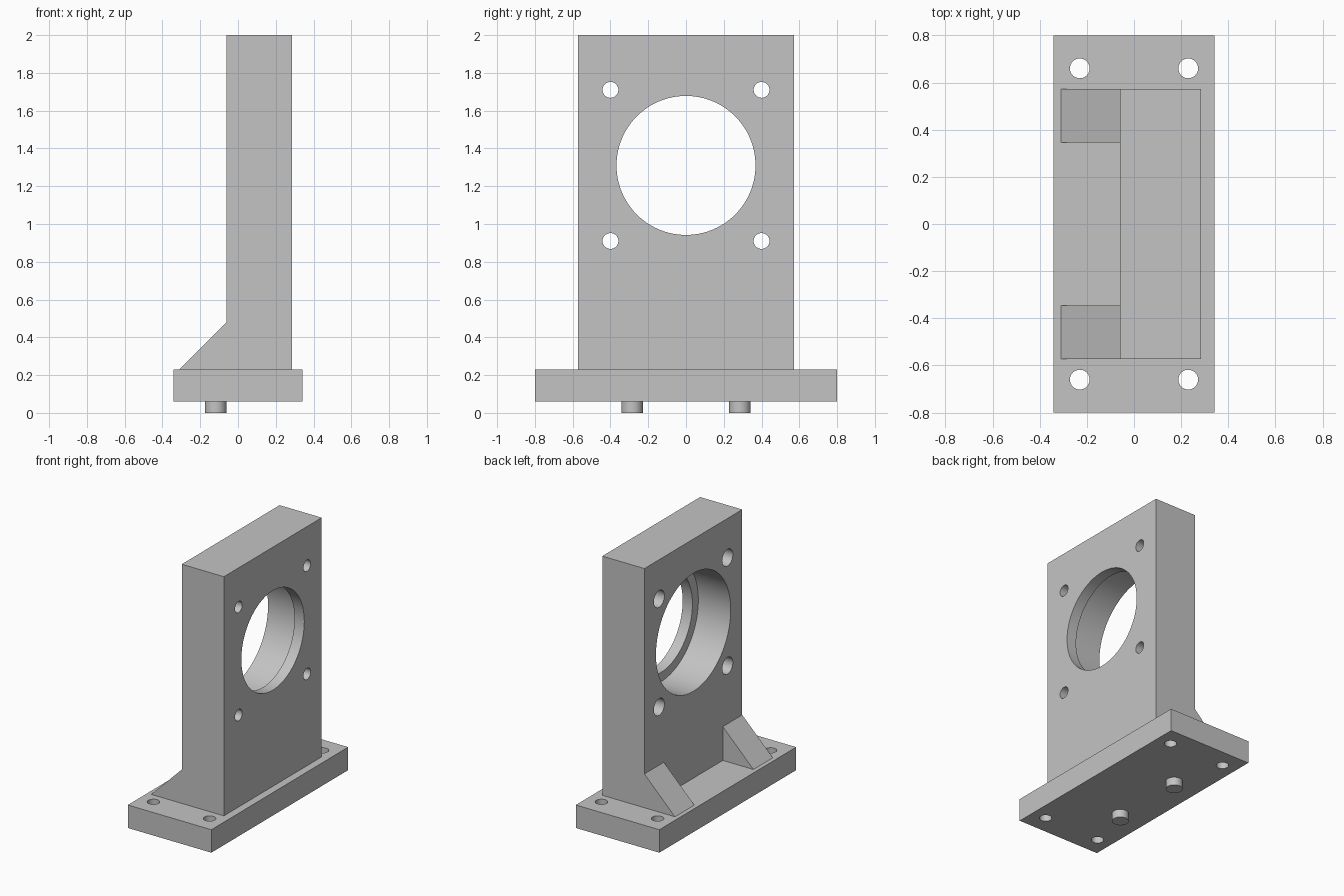
import bpy
import bmesh
import math
from mathutils import Matrix, Vector

default = bpy.data.objects.get("Cube")
if default:
    bpy.data.objects.remove(default, do_unlink=True)

GREY = (0.55, 0.55, 0.55, 1)
metal = bpy.data.materials.new("plain_grey_metal")
metal.use_nodes = True
metal.diffuse_color = GREY
metal.node_tree.nodes["Principled BSDF"].inputs["Base Color"].default_value = GREY

TO_X = Matrix.Rotation(math.radians(90), 4, "Y")   # turns the z axis onto x


def finish(name, bm):
    bmesh.ops.recalc_face_normals(bm, faces=bm.faces)
    mesh = bpy.data.meshes.new(name)
    bm.to_mesh(mesh)
    bm.free()
    mesh.materials.append(metal)
    obj = bpy.data.objects.new(name, mesh)
    bpy.context.collection.objects.link(obj)
    return obj


def extrude_xz(name, profile, y0, y1):
    """Closed x-z outline extruded along y."""
    bm = bmesh.new()
    face = bm.faces.new([bm.verts.new((x, y0, z)) for x, z in profile])
    out = bmesh.ops.extrude_face_region(bm, geom=[face])["geom"]
    moved = [v for v in out if isinstance(v, bmesh.types.BMVert)]
    bmesh.ops.translate(bm, verts=moved, vec=(0, y1 - y0, 0))
    return finish(name, bm)


def box(name, x0, x1, y, z0, z1):
    return extrude_xz(name, [(x0, z0), (x1, z0), (x1, z1), (x0, z1)], -y, y)


def turned(name, steps, centre, turn=Matrix(), sides=64):
    """Capped solid of revolution from (radius, height) steps."""
    bm = bmesh.new()
    rings = []
    for r, h in steps:
        angles = [2 * math.pi * i / sides for i in range(sides)]
        rings.append([bm.verts.new((r * math.cos(a), r * math.sin(a), h)) for a in angles])
    for low, high in zip(rings, rings[1:]):
        for i in range(sides):
            j = (i + 1) % sides
            bm.faces.new((low[i], low[j], high[j], high[i]))
    bm.faces.new(rings[0])
    bm.faces.new(rings[-1])
    bm.transform(Matrix.Translation(Vector(centre)) @ turn)
    return finish(name, bm)


def smooth(obj):
    bpy.ops.object.select_all(action="DESELECT")
    obj.select_set(True)
    bpy.context.view_layer.objects.active = obj
    bpy.ops.object.shade_smooth_by_angle(angle=math.radians(30))


def cut(obj, cutters):
    """Subtract the cutters, apply, and remove them."""
    bpy.context.view_layer.objects.active = obj
    for cutter in cutters:
        mod = obj.modifiers.new("hole", "BOOLEAN")
        mod.operation = "DIFFERENCE"
        mod.solver = "EXACT"
        mod.object = cutter
        bpy.ops.object.modifier_apply(modifier=mod.name)
        bpy.data.objects.remove(cutter, do_unlink=True)
    smooth(obj)


def stepped(wide, narrow, step):
    """Wide at the -x face, narrow at the +x face."""
    return [(wide, -0.2), (wide, step), (narrow, step), (narrow, 0.4)]


BACK, FACE, FLOOR, TOP = -0.06, 0.285, 0.23, 2.0
BORE_Z, BOLT = 1.31, 0.4

# Base plate with four mounting holes
base = box("base_plate", -0.342, 0.342, 0.8, 0.06, FLOOR)
cut(base, [turned("base_hole", [(0.042, 0), (0.042, 0.4)], (x, y, 0), sides=32)
           for x in (-0.23, 0.23) for y in (-0.66, 0.66)])

# Upright plate with a stepped bearing bore and four counterbored holes
plate = box("upright_plate", BACK, FACE, 0.572, FLOOR, TOP)
cutters = [turned("bore", stepped(0.437, 0.368, 0.205), (0, 0, BORE_Z), TO_X, 96)]
for y in (-BOLT, BOLT):
    for z in (BORE_Z - BOLT, BORE_Z + BOLT):
        cutters.append(turned("bolt_hole", stepped(0.062, 0.042, 0.16), (0, y, z), TO_X, 32))
cut(plate, cutters)

# Gussets and locating pins on both sides
for side, s in (("left", 1), ("right", -1)):
    extrude_xz("gusset_" + side, [(-0.31, FLOOR), (BACK, FLOOR), (BACK, 0.48)],
               s * 0.345, s * 0.572)
    smooth(turned("locating_pin_" + side, [(0.057, 0), (0.057, 0.06)],
                  (-0.118, s * 0.285, 0), sides=32))
